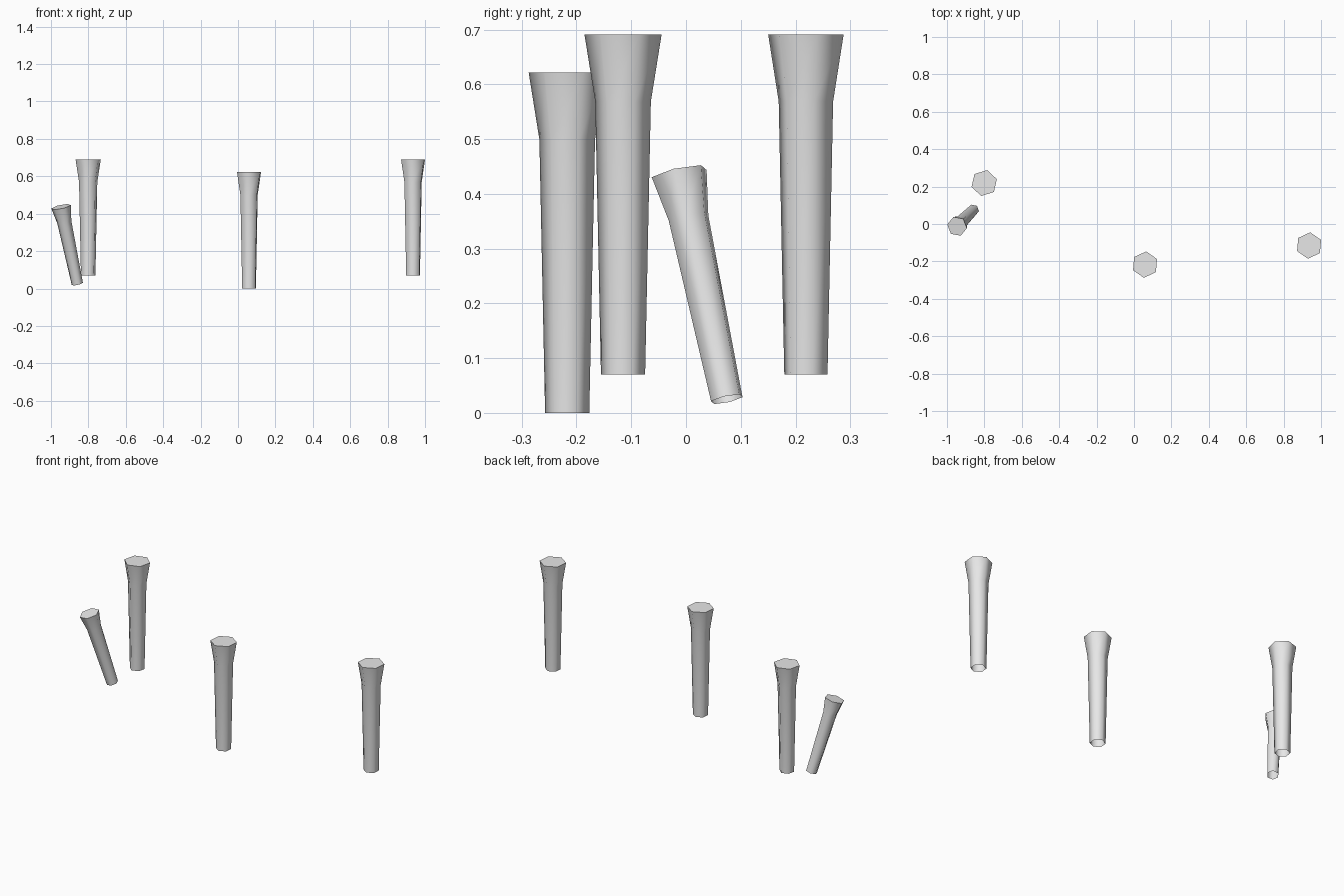
import bpy
import bmesh
from math import radians, sin, cos
from mathutils import Vector

cube = bpy.data.objects.get("Cube")
if cube:
    bpy.data.objects.remove(cube, do_unlink=True)

SIDES = 6
# Profile of a post: share of its length, radius
PROFILE = [(0, 0.0405), (0.803, 0.051), (1, 0.0707)]

grey = bpy.data.materials.new("plain_grey")
grey.use_nodes = True
grey.diffuse_color = (0.8, 0.8, 0.8, 1)
grey.node_tree.nodes["Principled BSDF"].inputs["Base Color"].default_value = (0.8, 0.8, 0.8, 1)


def post(name, bottom, top, turn, thickness=1.0):
    """Six-sided flared post, open below, flat cap on top."""
    bottom, top = Vector(bottom), Vector(top)
    axis = top - bottom
    lean = Vector((0, 0, 1)).rotation_difference(axis)
    bm = bmesh.new()
    rings = []
    for share, radius in PROFILE:
        ring = []
        for i in range(SIDES):
            a = radians(turn + i * 360 / SIDES)
            r = radius * thickness
            ring.append(bm.verts.new((r * cos(a), r * sin(a), share * axis.length)))
        rings.append(ring)
    # Smooth walls
    for low, high in zip(rings, rings[1:]):
        for i in range(SIDES):
            j = (i + 1) % SIDES
            bm.faces.new((low[i], low[j], high[j], high[i])).smooth = True
    # Flat cap with a sharp rim
    cap = bm.faces.new(rings[-1])
    for edge in cap.edges:
        edge.smooth = False
    mesh = bpy.data.meshes.new(name)
    bm.to_mesh(mesh)
    bm.free()
    mesh.materials.append(grey)
    obj = bpy.data.objects.new(name, mesh)
    obj.location = bottom
    obj.rotation_mode = 'QUATERNION'
    obj.rotation_quaternion = lean
    bpy.context.collection.objects.link(obj)


# Upright posts
post("front_post", (0.059, -0.217, 0), (0.059, -0.217, 0.622), 85)
post("left_post", (0.936, -0.115, 0.07), (0.936, -0.115, 0.691), 85)
post("back_post", (-0.801, 0.219, 0.07), (-0.801, 0.219, 0.691), 77)
# Smaller leaning post
post("leaning_post", (-0.859, 0.0745, 0.025), (-0.946, -0.0125, 0.437), 50, 0.765)
